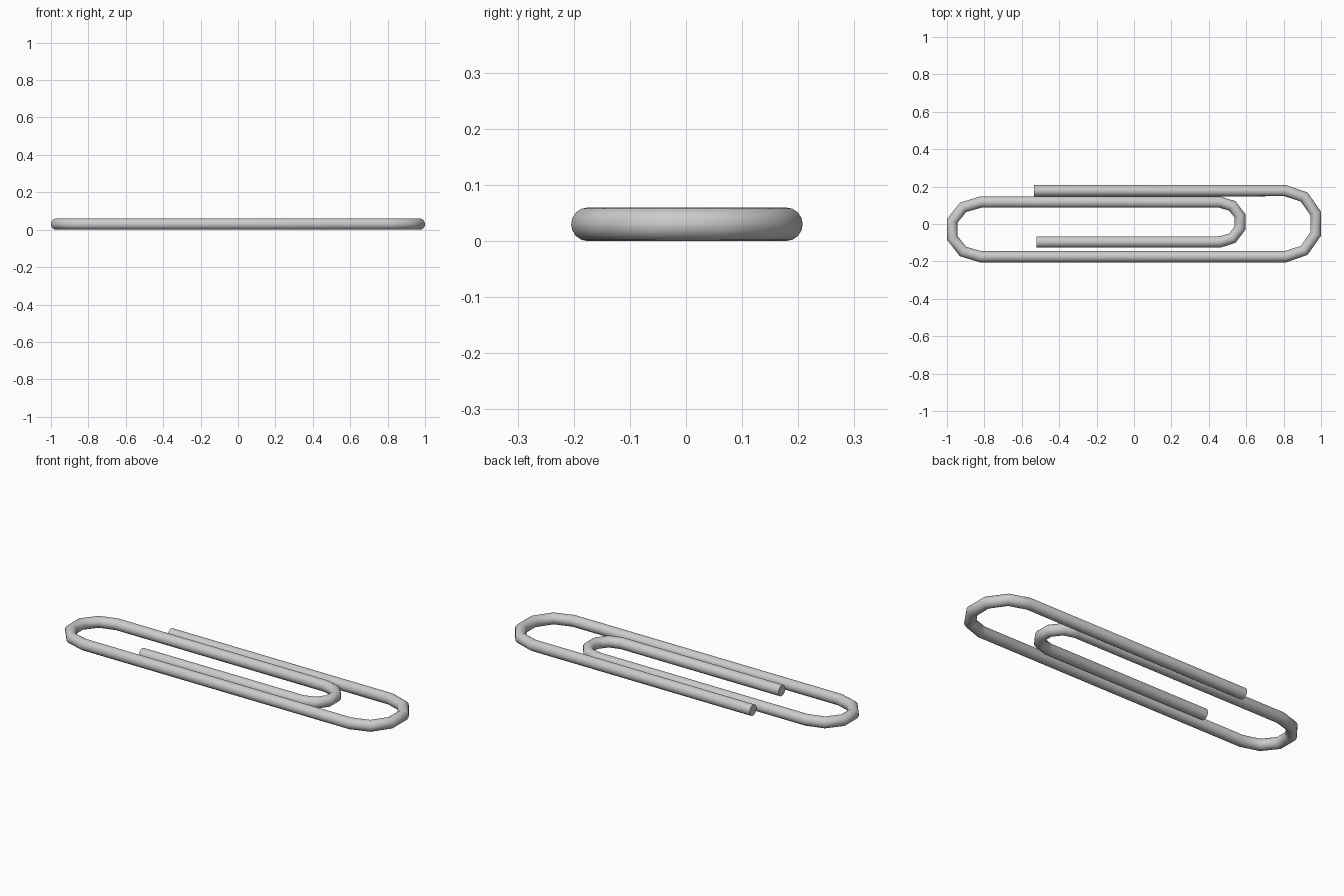
import bpy
import math

if "Cube" in bpy.data.objects:
    bpy.data.objects.remove(bpy.data.objects["Cube"])

R = 0.03          # wire radius
SEGMENTS = 5      # straight pieces per bend


def bend(x, y_start, y_end, reach):
    """Half-ellipse bend from y_start to y_end, bulging by reach along x."""
    mid, half = (y_start + y_end) / 2, (y_start - y_end) / 2
    return [(x + reach * math.sin(math.pi * i / SEGMENTS),
             mid + half * math.cos(math.pi * i / SEGMENTS))
            for i in range(SEGMENTS + 1)]


# Wire centre line: outer end, big right bend, left bend, inner bend, inner end
path = [(-0.535, 0.178)]
path += bend(0.81, 0.178, -0.175, 0.17)
path += bend(-0.82, -0.175, 0.117, -0.16)
path += bend(0.46, 0.117, -0.096, 0.112)
path += [(-0.52, -0.096)]

# Round wire swept along the path with flat capped ends
curve = bpy.data.curves.new("wire", "CURVE")
curve.dimensions = "3D"
curve.bevel_depth = R
curve.bevel_resolution = 6
curve.use_fill_caps = True
spline = curve.splines.new("POLY")
spline.points.add(len(path) - 1)
for point, (x, y) in zip(spline.points, path):
    point.co = (x, y, R, 1)

clip = bpy.data.objects.new("bent_wire_clip", curve)
bpy.context.collection.objects.link(clip)
bpy.context.view_layer.objects.active = clip
clip.select_set(True)
bpy.ops.object.convert(target="MESH")
bpy.ops.object.shade_smooth_by_angle(angle=math.radians(40))
